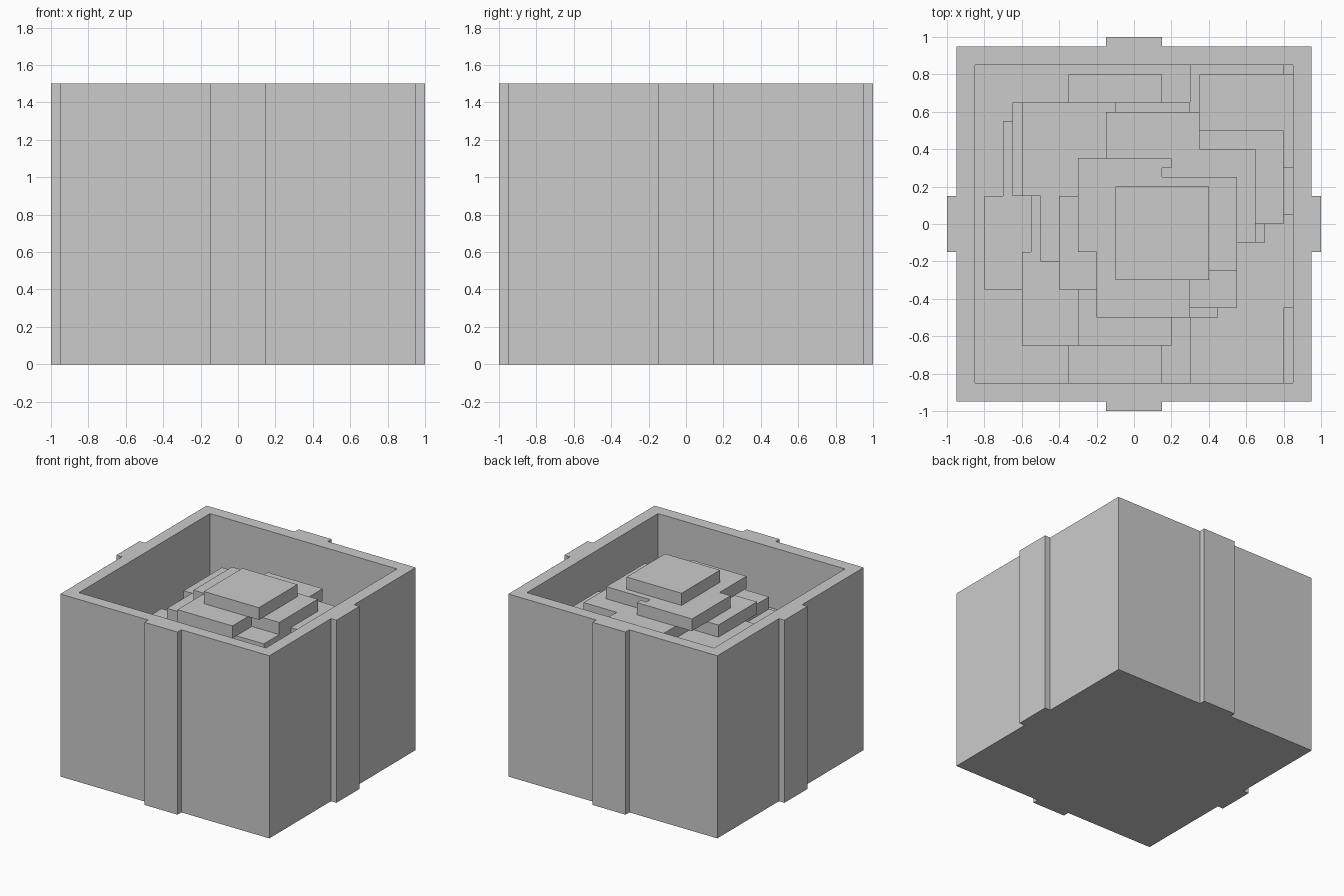
import bpy, bmesh

if "Cube" in bpy.data.objects:
    bpy.data.objects.remove(bpy.data.objects["Cube"])

FLOOR, TOP = 0.8, 1.5


def mesh_object(name, bm):
    bmesh.ops.recalc_face_normals(bm, faces=bm.faces)
    me = bpy.data.meshes.new(name)
    bm.to_mesh(me)
    bm.free()
    ob = bpy.data.objects.new(name, me)
    bpy.context.collection.objects.link(ob)
    return ob


def prism(name, outline, z0, z1):
    bm = bmesh.new()
    face = bm.faces.new([bm.verts.new((x, y, z0)) for x, y in outline])
    ext = bmesh.ops.extrude_face_region(bm, geom=[face])
    verts = [g for g in ext["geom"] if isinstance(g, bmesh.types.BMVert)]
    bmesh.ops.translate(bm, verts=verts, vec=(0, 0, z1 - z0))
    return mesh_object(name, bm)


def slab(name, x, y, top, w=0.5, d=0.5):
    return prism(name, [(x, y), (x + w, y), (x + w, y + d), (x, y + d)], top - 0.1, top)


# crate outline: one side with its rib, turned four times
side = [(-0.95, -0.95), (-0.15, -0.95), (-0.15, -1), (0.15, -1), (0.15, -0.95)]
outline = []
for _ in range(4):
    outline += side
    side = [(-y, x) for x, y in side]
crate = prism("crate", outline, 0, TOP)

# open pocket in the crate
r = 0.85
pocket = prism("pocket_cutter", [(-r, -r), (r, -r), (r, r), (-r, r)], FLOOR, TOP + 0.2)
pocket.hide_render = True
pocket.hide_viewport = True
cut = crate.modifiers.new("pocket", 'BOOLEAN')
cut.operation = 'DIFFERENCE'
cut.solver = 'EXACT'
cut.object = pocket

# pile of square slabs: low corner of every slab, by top height
pile = {
    0.9: [(0.3, 0.35)],
    1.0: [(-0.8, -0.35), (-0.7, 0.05), (-0.35, -0.85), (0.3, -0.85),
          (0.35, -0.45), (0.35, 0.3), (-0.35, 0.3)],
    1.1: [(-0.6, -0.65), (-0.55, -0.35), (-0.65, 0.15), (-0.2, 0.15), (0.2, -0.1)],
    1.2: [(-0.6, 0.15), (-0.5, -0.2), (-0.3, -0.65), (-0.05, -0.5), (0.3, 0)],
    1.3: [(0.05, -0.45), (0.15, -0.1), (-0.15, 0.1), (-0.4, -0.35)],
    1.4: [(-0.2, -0.5), (0.05, -0.25)],
    1.5: [(-0.1, -0.3)],
}
for top, corners in pile.items():
    for i, (x, y) in enumerate(corners):
        slab(f"slab_{round(top * 10)}_{i + 1}", x, y, top)

# notched slab under the top one
prism("notched_slab", [(-0.3, -0.15), (0.15, -0.15), (0.15, 0.3), (0.2, 0.3),
                       (0.2, 0.35), (-0.3, 0.35)], 1.3, 1.4)
